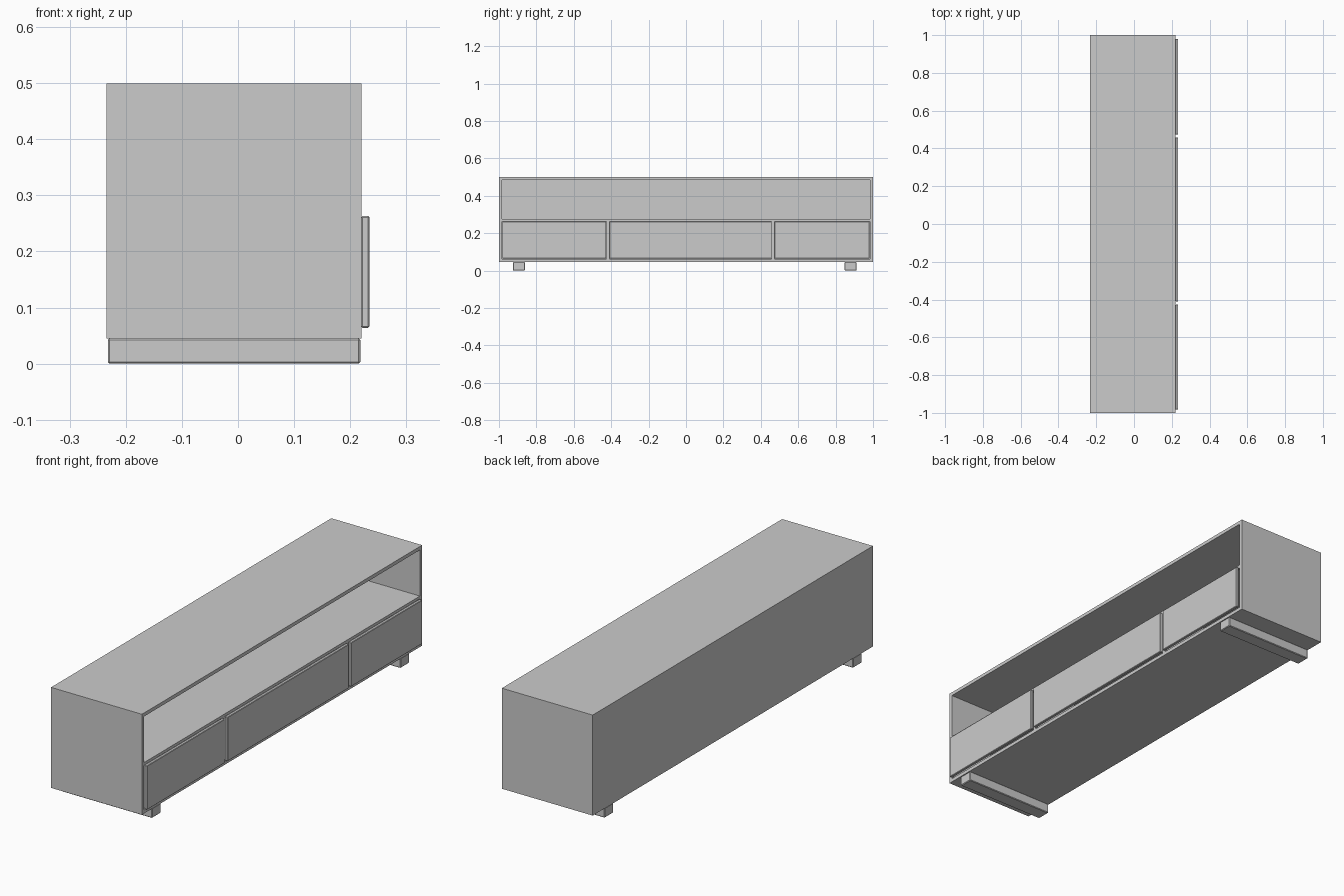
import bpy

if "Cube" in bpy.data.objects:
    bpy.data.objects.remove(bpy.data.objects["Cube"])


def box(name, x, y, z, bevel=0.0):
    """Axis-aligned box from (min, max) ranges."""
    bpy.ops.mesh.primitive_cube_add(size=1, location=[(a + b) / 2 for a, b in (x, y, z)])
    ob = bpy.context.object
    ob.name = name
    ob.scale = [b - a for a, b in (x, y, z)]
    bpy.ops.object.transform_apply(location=False, rotation=False, scale=True)
    if bevel:
        m = ob.modifiers.new("edge", 'BEVEL')
        m.width = bevel
        m.segments = 1
    return ob


BACK, FRONT = -0.234, 0.220
BOTTOM, TOP = 0.045, 0.499
T = 0.016                      # board thickness
INNER = 1.0 - T

# Cabinet carcass
box("top_board", (BACK, FRONT), (-1, 1), (TOP - T, TOP))
box("bottom_board", (BACK, FRONT), (-1, 1), (BOTTOM, BOTTOM + T))
for name, s in (("left", -1), ("right", 1)):
    box(name + "_side", (BACK, FRONT), tuple(sorted((s * INNER, s))), (BOTTOM + T, TOP - T))
box("back_panel", (BACK, BACK + 0.012), (-INNER, INNER), (BOTTOM + T, TOP - T))

# Shelf above the drawers, and the dividers between them
box("shelf", (BACK + 0.012, FRONT), (-INNER, INNER), (0.262, 0.275))
for i, y in enumerate((-0.418, 0.466)):
    box(f"divider_{i + 1}", (BACK + 0.012, FRONT), (y - 0.008, y + 0.008), (BOTTOM + T, 0.262))

# Drawer fronts, standing slightly proud of the carcass
for i, y in enumerate(((-0.982, -0.427), (-0.409, 0.458), (0.474, 0.980))):
    box(f"drawer_front_{i + 1}", (FRONT, 0.234), y, (0.064, 0.263), 0.002)

# Runner feet
for i, y in enumerate((-0.893, 0.880)):
    box(f"foot_runner_{i + 1}", (-0.232, 0.218), (y - 0.032, y + 0.032), (0, BOTTOM), 0.003)
